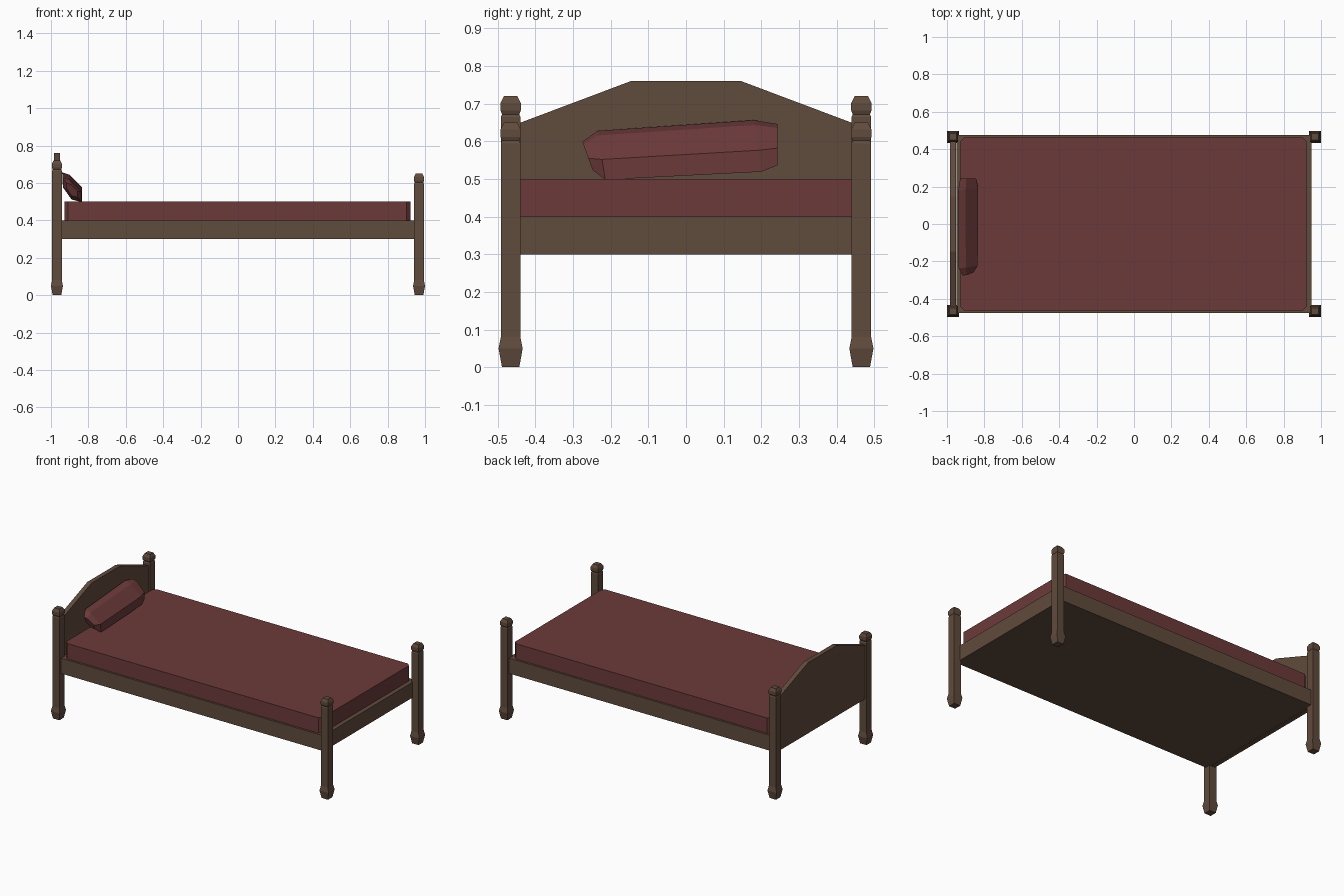
import bpy, bmesh

if "Cube" in bpy.data.objects:
    bpy.data.objects.remove(bpy.data.objects["Cube"])


def material(name, rgb):
    m = bpy.data.materials.new(name)
    m.diffuse_color = (*rgb, 1)
    m.use_nodes = True
    m.node_tree.nodes["Principled BSDF"].inputs["Base Color"].default_value = m.diffuse_color
    return m


WOOD = material("dark wood", (0.118, 0.070, 0.046))
CLOTH = material("dull red cloth", (0.150, 0.042, 0.042))


def make_object(name, bm, mat):
    bmesh.ops.recalc_face_normals(bm, faces=bm.faces)
    me = bpy.data.meshes.new(name)
    bm.to_mesh(me)
    bm.free()
    me.materials.append(mat)
    ob = bpy.data.objects.new(name, me)
    bpy.context.collection.objects.link(ob)
    return ob


def loft(name, rings, mat):
    """Skin a list of equal-length point rings and cap both ends."""
    bm = bmesh.new()
    vs = [[bm.verts.new(p) for p in r] for r in rings]
    n = len(vs[0])
    for a, b in zip(vs, vs[1:]):
        for i in range(n):
            j = (i + 1) % n
            bm.faces.new((a[i], a[j], b[j], b[i]))
    bm.faces.new(vs[0])
    bm.faces.new(vs[-1])
    return make_object(name, bm, mat)


def chamfered(hx, hy, c, z, cx=0):
    """Rectangle ring with cut corners."""
    return [(cx + x, y, z) for x, y in (
        (hx - c, -hy), (hx, -hy + c), (hx, hy - c), (hx - c, hy),
        (-hx + c, hy), (-hx, hy - c), (-hx, -hy + c), (-hx + c, -hy))]


# Square posts with flared feet and knob tops
def post(name, x, y, top):
    profile = [(0.0, 0.023), (0.05, 0.032), (0.08, 0.026), (top - 0.055, 0.026),
               (top - 0.048, 0.023), (top - 0.038, 0.027),
               (top - 0.018, 0.027), (top, 0.018)]
    rings = [[(x + sx * h, y + sy * h, z)
              for sx, sy in ((-1, -1), (1, -1), (1, 1), (-1, 1))]
             for z, h in profile]
    loft(name, rings, WOOD)


for side, y in (("front", -0.466), ("back", 0.466)):
    post("head_post_" + side, -0.968, y, 0.72)
    post("foot_post_" + side, 0.968, y, 0.65)

# Bed frame: solid base
bm = bmesh.new()
bmesh.ops.create_cube(bm, size=1)
bmesh.ops.scale(bm, vec=(1.90, 0.95, 0.10), verts=bm.verts)
bmesh.ops.translate(bm, vec=(0, 0, 0.35), verts=bm.verts)
make_object("bed_frame", bm, WOOD)

# Headboard with sloped shoulders
outline = [(-0.45, 0.30), (0.45, 0.30), (0.45, 0.646),
           (0.147, 0.76), (-0.147, 0.76), (-0.45, 0.646)]
loft("headboard", [[(x, y, z) for y, z in outline] for x in (-0.983, -0.953)], WOOD)

# Mattress with cut corners
loft("mattress", [chamfered(0.925, 0.462, 0.02, z, -0.003) for z in (0.40, 0.50)], CLOTH)

# Pillow leaning on the headboard, tapered at the ends
section = [(-0.94, 0.645), (-0.90, 0.632), (-0.833, 0.565),
           (-0.833, 0.508), (-0.89, 0.522), (-0.938, 0.59)]
CX, CZ = -0.888, 0.578
rings = []
for y, s, slant in ((-0.262, 0.55, 0.2), (-0.225, 0.95, 0.15),
                    (0.19, 1.0, 0.15), (0.243, 0.8, 0.0)):
    rings.append([(CX + (x - CX) * s, y - (z - CZ) * slant,
                   CZ + (z - CZ) * s + 0.015 * y / 0.25) for x, z in section])
loft("pillow", rings, CLOTH)
